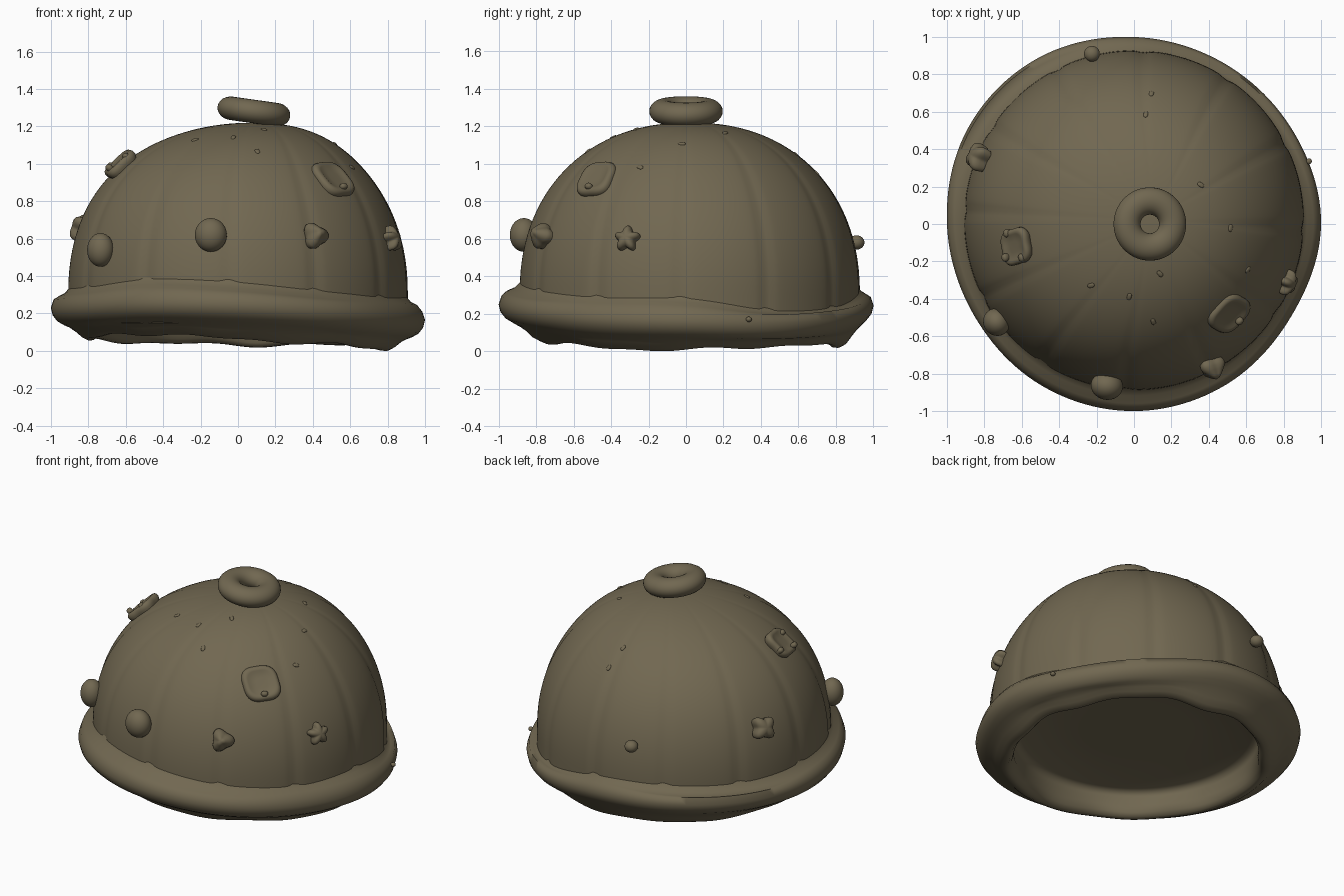
import bpy, bmesh
from math import sin, cos, pi, radians, floor
from mathutils import Vector, Matrix

if "Cube" in bpy.data.objects:
    bpy.data.objects.remove(bpy.data.objects["Cube"])

clay = bpy.data.materials.new("olive clay")
clay.use_nodes = True
COLOUR = (0.165, 0.137, 0.082, 1)
clay.diffuse_color = COLOUR
clay.node_tree.nodes["Principled BSDF"].inputs["Base Color"].default_value = COLOUR
CENTRE = Vector((0, 0.02, 0.3))


def finish(ob, angle=50):
    ob.data.materials.clear()
    ob.data.materials.append(clay)
    bpy.ops.object.select_all(action='DESELECT')
    ob.select_set(True)
    bpy.context.view_layer.objects.active = ob
    bpy.ops.object.shade_smooth_by_angle(angle=radians(angle))


def loft(name, rows, segs, point, tip, matrix=Matrix(), angle=50):
    """Skin rings of point(row, angle) and close the last ring on a tip."""
    bm = bmesh.new()
    rings = [[bm.verts.new(point(r, 2 * pi * i / segs)) for i in range(segs)] for r in rows]
    for a, b in zip(rings, rings[1:]):
        for i in range(segs):
            j = (i + 1) % segs
            bm.faces.new((a[i], a[j], b[j], b[i]))
    end = bm.verts.new(tip)
    for i in range(segs):
        bm.faces.new((rings[-1][i], rings[-1][(i + 1) % segs], end))
    me = bpy.data.meshes.new(name)
    bm.to_mesh(me)
    bm.free()
    ob = bpy.data.objects.new(name, me)
    ob.matrix_world = matrix
    bpy.context.collection.objects.link(ob)
    finish(ob, angle)


def cyclic(values, a):
    """Smooth interpolation of evenly spaced values around the circle."""
    t = a / (2 * pi) * len(values)
    i, f = floor(t), t - floor(t)
    p = [values[(i + k) % len(values)] for k in (-1, 0, 1, 2)]
    return p[1] + f / 2 * (p[2] - p[0] + f * (2 * p[0] - 5 * p[1] + 4 * p[2] - p[3]
                           + f * (3 * (p[1] - p[2]) + p[3] - p[0])))


# Segmented dome, its seams meeting at an off-centre crown
def dome_point(t, a):
    if t < 0:
        r, z = 0.905, 0.3 + t
    else:
        r, z = 0.905 * cos(t) ** 0.91, 0.3 + 0.92 * sin(t) ** 0.91
    seam = (1 - abs(sin(6 * (a + radians(3))))) ** 6
    r *= 1 + 0.004 - 0.016 * seam
    shift = 0.08 * max(0, (z - 0.3) / 0.92) ** 6
    return (r * cos(a) + shift, r * sin(a) + 0.02, z)


STEPS = 40
loft("dome", [-0.15] + [pi / 2 * i / STEPS for i in range(STEPS)], 192,
     dome_point, (0.08, 0.02, 1.22), angle=80)

# Wavy rolled brim with its under-lip and shallow hollow, shaped every 30 degrees
TOP = (-.04, -.085, -.06, .02, .01, -.005, .01, .025, .055, .035, -.005, -.025)
EDGE = (-.045, -.06, -.03, .03, .04, .03, .02, .03, .05, .04, .005, -.03)
LIP = (-.025, -.005, 0, 0, .01, .02, .035, .05, .06, .03, .01, -.015)
REACH = (1, .985, .985, 1, 1.025, 1.025, 1, .985, .995, 1, .99, .975)
BRIM = [(.87, .38), (.9, .33), (.925, .3), (.96, .282), (.985, .255), (1, .21), (.99, .17),
        (.965, .138), (.93, .115), (.9, .098), (.87, .075), (.84, .045), (.81, .03),
        (.785, .032), (.765, .055), (.755, .1), (.76, .2), (.75, .24), (.72, .255), (.35, .26)]


def brim_point(row, a):
    r, z = row
    outer = min(1, max(0, (r - 0.86) / 0.1))
    if z > 0.27 and r > 0.8:
        lift = cyclic(TOP, a)
    elif r > 0.95:
        lift = cyclic(EDGE, a)
    elif r > 0.86:
        mix = (r - 0.84) / 0.11
        lift = mix * cyclic(EDGE, a) + (1 - mix) * cyclic(LIP, a)
    else:
        lift = cyclic(LIP, a) * min(1, max(0, (0.25 - z) / 0.15))
    ripple = 0.007 * sin(7 * a + 1) + 0.005 * sin(12 * a) if z < 0.08 else 0
    r += (cyclic(REACH, a) - 1) * outer + ripple
    return (r * cos(a), r * sin(a) + 0.02 * (1 - outer), z + lift + ripple)


loft("brim", BRIM, 144, brim_point, (0, 0, 0.26), angle=80)

# Tilted ring on the crown
bpy.ops.mesh.primitive_torus_add(location=(0.085, 0, 1.28), rotation=(0, radians(8), 0),
                                 major_radius=0.123, minor_radius=0.073,
                                 major_segments=64, minor_segments=24)
ring = bpy.context.object
ring.name = "crown_ring"
ring.scale = (1, 1, 0.86)
finish(ring)


def on_dome(loc, spin=0):
    loc = Vector(loc)
    turn = (loc - CENTRE).to_track_quat('Z', 'Y').to_matrix().to_4x4()
    return Matrix.Translation(loc) @ turn @ Matrix.Rotation(radians(spin), 4, 'Z')


# Rounded studs
def stud(name, loc, size):
    bpy.ops.mesh.primitive_uv_sphere_add(segments=32, ring_count=20, location=loc)
    ob = bpy.context.object
    ob.name = name
    ob.rotation_euler = (0, 0, Vector((loc[0], loc[1])).angle_signed(Vector((0, -1))))
    ob.scale = size
    finish(ob)


stud("front_egg", (-0.145, -0.865, 0.62), (0.086, 0.075, 0.09))
stud("right_egg", (-0.735, -0.525, 0.54), (0.075, 0.07, 0.09))
stud("back_ball", (-0.225, 0.91, 0.58), (0.042, 0.042, 0.038))
stud("brim_bead", (0.935, 0.335, 0.17), (0.016, 0.016, 0.014))

# Lobed ornaments: each profile row is (radius share, height share)
PILLOW = [(0.9, -1), (1, -.2), (.97, .25), (.85, .6), (.6, .85), (.3, .97)]
RIMMED = [(.9, -1), (1, -.3), (1, .3), (.93, .7), (.82, .85), (.7, .8), (.6, .65), (.3, .6)]
CONE = [(.8, -1), (1, -.3), (.95, .05), (.7, .4), (.4, .75), (.2, .95)]


def ornament(name, loc, size, depth, lobes, bulge, profile, spin=0, squash=1):
    def point(row, a):
        r = size * row[0] * (1 + bulge * cos(lobes * a))
        return (squash * r * cos(a), r * sin(a), depth * row[1])
    loft(name, profile, 60, point, (0, 0, depth * profile[-1][1]), on_dome(loc, spin), 60)


ornament("left_star", (0.825, -0.315, 0.6), 0.06, 0.04, 5, 0.22, PILLOW, 90)
ornament("right_cross", (-0.84, 0.36, 0.66), 0.07, 0.045, 4, 0.2, PILLOW, 35)
ornament("front_triangle", (0.42, -0.775, 0.62), 0.066, 0.06, 3, 0.17, CONE, 0)
ornament("left_patch", (0.505, -0.475, 0.915), 0.125, 0.035, 4, 0.06, RIMMED, 52, 0.92)
ornament("right_patch", (-0.63, -0.12, 1.0), 0.108, 0.03, 4, 0.08, RIMMED, 45, 0.9)

# Corner nubs on the patches
for n, loc in enumerate([(-0.69, -0.18, 0.98), (-0.6, -0.18, 1.04), (-0.68, -0.05, 0.99),
                         (0.565, -0.52, 0.88), (0.495, -0.42, 0.97)]):
    ornament(f"patch_nub_{n}", loc, 0.02, 0.018, 2, 0.1, PILLOW)

# Small pebbles pressed into the dome: (angle around, height angle) in degrees
for n, (a, t) in enumerate([(83, 43), (86, 53), (32, 69), (-75, 73), (-82, 55),
                            (-24, 46), (-100, 65), (-128, 63), (-5, 60)]):
    ornament(f"pebble_{n}", dome_point(radians(t), radians(a)),
             0.016, 0.007, 2, 0.25, PILLOW, a)
